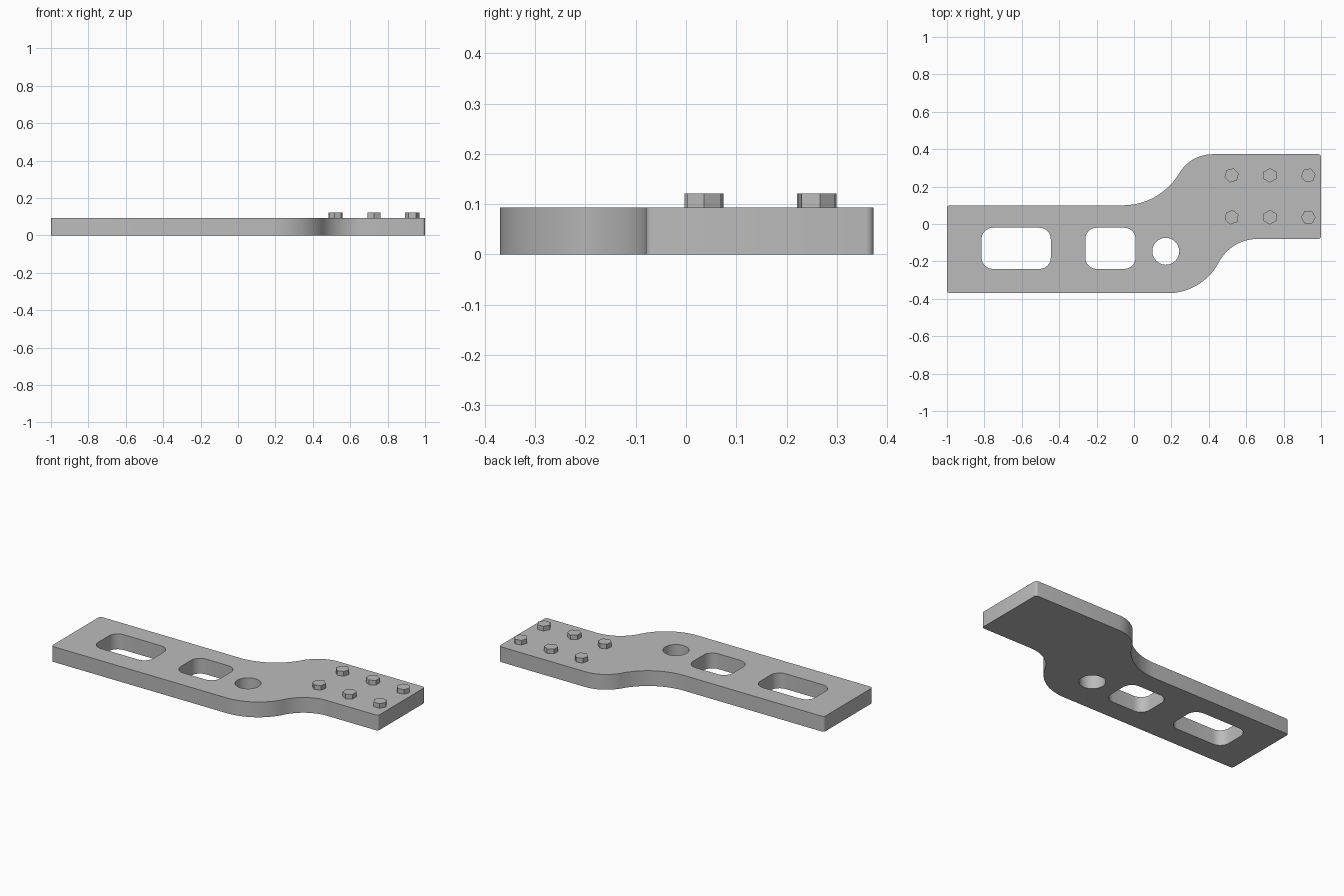
import bpy, bmesh
from math import radians, sin, cos, atan, pi

cube = bpy.data.objects.get("Cube")
if cube:
    bpy.data.objects.remove(cube, do_unlink=True)

THICK = 0.093
BOLT_TOP = 0.121

steel = bpy.data.materials.new("grey_steel")
steel.use_nodes = True
steel.diffuse_color = (0.5, 0.5, 0.5, 1)
steel.node_tree.nodes["Principled BSDF"].inputs["Base Color"].default_value = (0.5, 0.5, 0.5, 1)


def arc(cx, cy, r, a0, a1, n=12):
    return [(cx + r * cos(a0 + (a1 - a0) * i / n), cy + r * sin(a0 + (a1 - a0) * i / n))
            for i in range(n + 1)]


def rounded_rect(x0, x1, y0, y1, r):
    corners = [(x1 - r, y0 + r), (x1 - r, y1 - r), (x0 + r, y1 - r), (x0 + r, y0 + r)]
    return [p for i, (x, y) in enumerate(corners)
            for p in arc(x, y, r, (i - 1) * pi / 2, i * pi / 2, 8)]


def s_bend(x0, y0, x1, y1, share):
    """Two tangent arcs that leave and arrive horizontally."""
    t = 2 * atan((y1 - y0) / (x1 - x0))
    total = (x1 - x0) / sin(t)
    r0, r1 = total * share, total * (1 - share)
    rise = arc(x0, y0 + r0, r0, -pi / 2, t - pi / 2, 20)
    level = arc(x1, y1 - r1, r1, pi / 2 + t, pi / 2, 16)
    return rise + level[1:]


def finish(obj):
    obj.data.materials.clear()
    obj.data.materials.append(steel)
    bpy.ops.object.select_all(action='DESELECT')
    obj.select_set(True)
    bpy.context.view_layer.objects.active = obj
    bpy.ops.object.shade_smooth_by_angle(angle=radians(30))


# Offset plate outline, with small rounded end corners
R = 0.015
outline = [p for x, y, q in ((-1 + R, 0.10 - R, 1), (-1 + R, -0.37 + R, 2))
           for p in arc(x, y, R, q * pi / 2, (q + 1) * pi / 2, 4)]
outline += s_bend(0.18, -0.37, 0.66, -0.08, 0.57)
outline += [p for x, y, q in ((1 - R, -0.08 + R, -1), (1 - R, 0.373 - R, 0))
            for p in arc(x, y, R, q * pi / 2, (q + 1) * pi / 2, 4)]
outline += s_bend(-0.06, 0.10, 0.42, 0.373, 0.63)[::-1]

# Two slots and a round hole
loops = [
    outline,
    rounded_rect(-0.815, -0.445, -0.24, -0.02, 0.06),
    rounded_rect(-0.26, 0.008, -0.24, -0.02, 0.06),
    arc(0.17, -0.146, 0.072, 0, 2 * pi, 40)[:-1],
]
curve = bpy.data.curves.new("plate_profile", 'CURVE')
curve.dimensions = '2D'
curve.fill_mode = 'BOTH'
curve.extrude = THICK / 2
for loop in loops:
    spline = curve.splines.new('POLY')
    spline.points.add(len(loop) - 1)
    for point, (x, y) in zip(spline.points, loop):
        point.co = (x, y, 0, 1)
    spline.use_cyclic_u = True
profile = bpy.data.objects.new("plate_profile", curve)
bpy.context.collection.objects.link(profile)
mesh = bpy.data.meshes.new_from_object(profile.evaluated_get(bpy.context.evaluated_depsgraph_get()))
bpy.data.objects.remove(profile, do_unlink=True)

bm = bmesh.new()
bm.from_mesh(mesh)
bmesh.ops.remove_doubles(bm, verts=bm.verts, dist=0.0002)
bmesh.ops.translate(bm, verts=bm.verts, vec=(0, 0, THICK / 2))
bmesh.ops.recalc_face_normals(bm, faces=bm.faces)
bm.to_mesh(mesh)
bm.free()
mesh.name = "plate"
plate = bpy.data.objects.new("plate", mesh)
bpy.context.collection.objects.link(plate)
finish(plate)

# Hexagonal bolt heads, each turned a little differently
turns = {"back": (15, 30, 10), "front": (20, 30, 0)}
for row, y in (("back", 0.26), ("front", 0.036)):
    for i, turn in enumerate(turns[row]):
        base = THICK - 0.01
        bpy.ops.mesh.primitive_cylinder_add(
            vertices=6, radius=0.039, depth=BOLT_TOP - base,
            location=(0.522 + 0.205 * i, y, (BOLT_TOP + base) / 2),
            rotation=(0, 0, radians(turn + 30)))
        bolt = bpy.context.object
        bolt.name = f"bolt_head_{row}_{i + 1}"
        finish(bolt)
